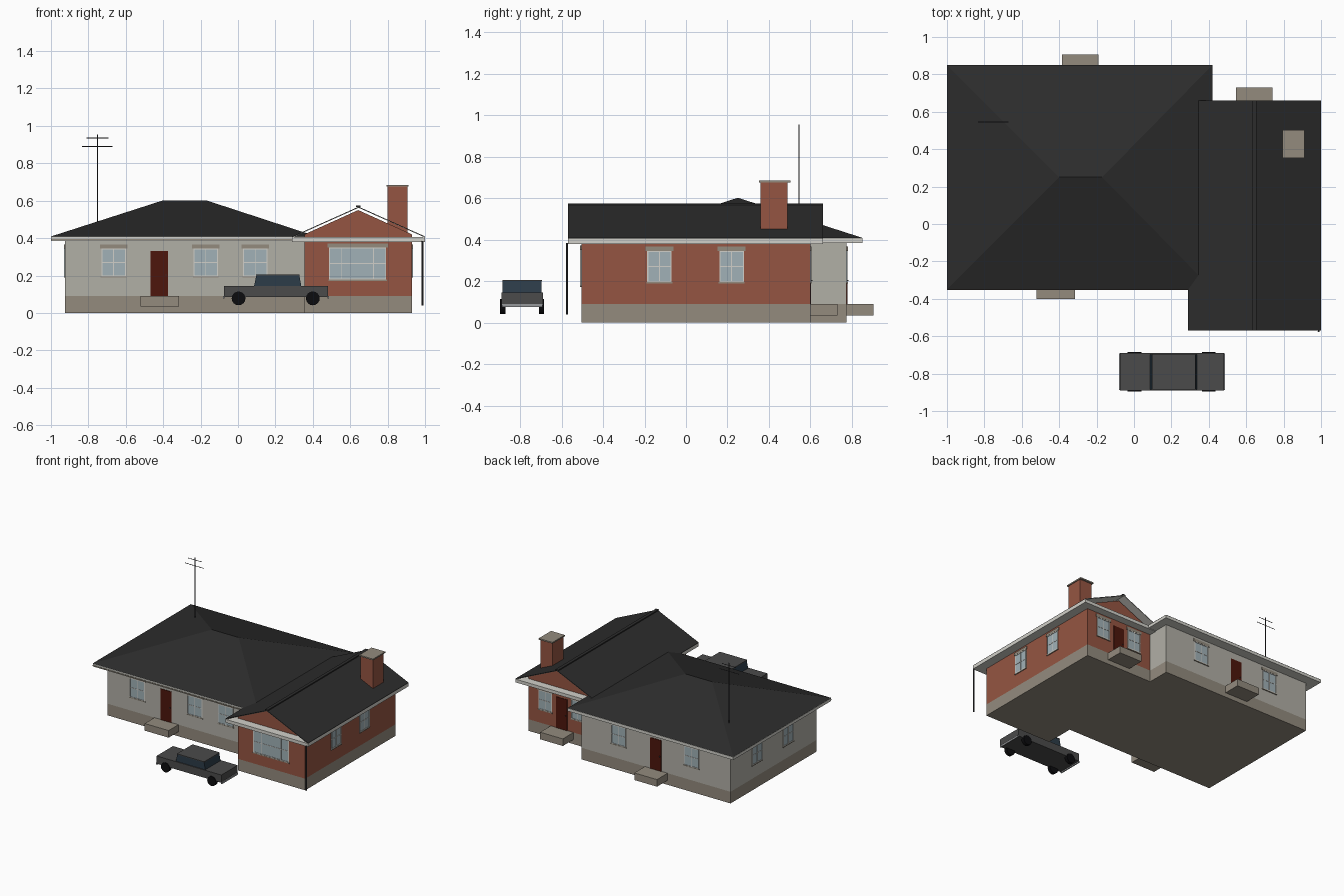
import bpy, bmesh, math
from mathutils import Matrix, Vector

if "Cube" in bpy.data.objects:
    bpy.data.objects.remove(bpy.data.objects["Cube"])


def mat(name, r, g, b):
    m = bpy.data.materials.new(name)
    m.diffuse_color = (*[(c / 255) ** 2.2 for c in (r, g, b)], 1)
    m.use_nodes = True
    m.node_tree.nodes["Principled BSDF"].inputs["Base Color"].default_value = m.diffuse_color
    return m


STUCCO = mat("stucco", 176, 174, 165)
BRICK = mat("brick", 148, 86, 68)
STONE = mat("stone", 146, 138, 125)
SLATE = mat("slate", 48, 48, 48)
TRIM = mat("trim", 208, 207, 200)
GLASS = mat("glass", 160, 176, 182)
DOOR = mat("door_red", 78, 28, 20)
METAL = mat("dark_metal", 55, 55, 58)
BODY = mat("car_paint", 76, 76, 76)
TINT = mat("tinted_glass", 48, 62, 74)
RUBBER = mat("rubber", 20, 20, 22)
CHROME = mat("bumper_metal", 150, 152, 155)


def finish(name, bm, material, matrix=None):
    if matrix:
        bm.transform(matrix)
    bmesh.ops.recalc_face_normals(bm, faces=bm.faces)
    me = bpy.data.meshes.new(name)
    bm.to_mesh(me)
    bm.free()
    me.materials.append(material)
    ob = bpy.data.objects.new(name, me)
    bpy.context.collection.objects.link(ob)
    return ob


def boxes(name, material, *ranges, matrix=None):
    """One object made from boxes given as (x0, x1, y0, y1, z0, z1)."""
    bm = bmesh.new()
    for x0, x1, y0, y1, z0, z1 in ranges:
        m = Matrix.Translation(((x0 + x1) / 2, (y0 + y1) / 2, (z0 + z1) / 2))
        m = m @ Matrix.Diagonal((x1 - x0, y1 - y0, z1 - z0, 1))
        bmesh.ops.create_cube(bm, size=1, matrix=m)
    return finish(name, bm, material, matrix)


def prism(name, material, profile, y0, y1):
    """Extrude an (x, z) profile along y."""
    bm = bmesh.new()
    f = bm.faces.new([bm.verts.new((x, y0, z)) for x, z in profile])
    ext = bmesh.ops.extrude_face_region(bm, geom=[f])["geom"]
    vs = [v for v in ext if isinstance(v, bmesh.types.BMVert)]
    bmesh.ops.translate(bm, verts=vs, vec=(0, y1 - y0, 0))
    return finish(name, bm, material)


def rod(name, material, a, b, r, sides=8):
    a, b = Vector(a), Vector(b)
    bm = bmesh.new()
    rot = Vector((0, 0, 1)).rotation_difference(b - a).to_matrix().to_4x4()
    bmesh.ops.create_cone(bm, cap_ends=True, segments=sides, radius1=r, radius2=r,
                          depth=(b - a).length, matrix=Matrix.Translation((a + b) / 2) @ rot)
    return finish(name, bm, material)


# Frames for each wall direction: local -y points out of the wall
TURN = {"front": 0, "right": 90, "back": 180, "left": -90}


def on_wall(x, y, side):
    return Matrix.Translation((x, y, 0)) @ Matrix.Rotation(math.radians(TURN[side]), 4, "Z")


def window(name, x, y, side, w=0.125, z0=0.195, z1=0.345, bars=(0,), rail=True):
    m, h, t = on_wall(x, y, side), w / 2, 0.005
    boxes(name + "_glass", GLASS, (-h, h, -0.002, 0.002, z0, z1), matrix=m)
    parts = [(-h, -h + t, -0.005, 0, z0, z1), (h - t, h, -0.005, 0, z0, z1),
             (-h + t, h - t, -0.005, 0, z0, z0 + t), (-h + t, h - t, -0.005, 0, z1 - t, z1)]
    parts += [(b - 0.002, b + 0.002, -0.004, 0, z0 + t, z1 - t) for b in bars]
    if rail:
        zm = (z0 + z1) / 2
        parts.append((-h + t, h - t, -0.004, 0, zm - 0.002, zm + 0.002))
    boxes(name + "_frame", TRIM, *parts, matrix=m)
    boxes(name + "_lintel", STONE, (-h - 0.009, h + 0.009, -0.006, 0, z1, z1 + 0.021),
          (-h - 0.004, h + 0.004, -0.006, 0, z0 - 0.006, z0), matrix=m)


def door(name, x, y, side):
    m = on_wall(x, y, side)
    boxes(name, DOOR, (-0.047, 0.047, -0.004, 0, 0.09, 0.33), matrix=m)
    boxes(name + "_knob", METAL, (0.032, 0.038, -0.009, -0.004, 0.2, 0.206), matrix=m)


# Walls on stone plinths
boxes("main_plinth", STONE, (-0.925, 0.355, -0.28, 0.775, 0, 0.09))
boxes("wing_plinth", STONE, (0.355, 0.93, -0.505, 0.6, 0, 0.09))
boxes("main_walls", STUCCO, (-0.925, 0.355, -0.28, 0.775, 0.09, 0.385))
prism("wing_walls", BRICK, [(0.355, 0.09), (0.93, 0.09), (0.93, 0.42), (0.6425, 0.55), (0.355, 0.42)],
      -0.505, 0.6)

# Eaves
boxes("main_eaves", TRIM, (-1, 0.42, -0.35, 0.85, 0.385, 0.408))
boxes("wing_eaves", TRIM, (0.29, 1, -0.57, 0.66, 0.38, 0.405))
boxes("main_gutter_lip", STONE, (-1, 0.29, -0.354, -0.35, 0.39, 0.396))

# Hipped main roof
bm = bmesh.new()
eave = [bm.verts.new((x, y, 0.409)) for x, y in ((-1, -0.35), (0.42, -0.35), (0.42, 0.85), (-1, 0.85))]
ridge = [bm.verts.new((x, 0.25, 0.602)) for x in (-0.4, -0.17)]
a, b, c, d = eave
for f in ((d, c, b, a), (a, b, ridge[1], ridge[0]), (b, c, ridge[1]),
          (c, d, ridge[0], ridge[1]), (d, a, ridge[0])):
    bm.faces.new(f)
finish("main_roof", bm, SLATE)

# Gabled wing roof: thin slate sheets over a pale soffit
for label, material, dz in (("wing_roof", SLATE, 0), ("wing_roof_soffit", TRIM, -0.003)):
    line = [(0.29, 0.409 + dz), (0.645, 0.568 + dz), (1.0, 0.409 + dz)]
    prism(label, material, line + [(x, z - 0.003) for x, z in reversed(line)], -0.57, 0.66)
boxes("wing_ridge_cap", SLATE, (0.632, 0.656, -0.57, 0.66, 0.566, 0.574))

# Chimney
boxes("chimney", BRICK, (0.8, 0.905, 0.36, 0.49, 0.4, 0.675))
boxes("chimney_cap", STONE, (0.793, 0.911, 0.352, 0.503, 0.675, 0.685))

# Front openings
for i, x in enumerate((-0.665, -0.172, 0.092)):
    window(f"front_window_{i}", x, -0.28, "front", w=0.13)
door("front_door", -0.42, -0.28, "front")
window("picture_window", 0.64, -0.505, "front", w=0.305, z0=0.178, z1=0.35,
       bars=(-0.085, 0.085), rail=True)

# Side openings
for i, y in enumerate((-0.128, 0.22)):
    window(f"right_window_{i}", 0.93, y, "right", w=0.118)
for i, y in enumerate((0.07, 0.45)):
    window(f"left_window_{i}", -0.925, y, "left")

# Back openings
for i, x in enumerate((-0.59, 0.035)):
    window(f"back_window_{i}", x, 0.775, "back")
door("back_door", -0.285, 0.775, "back")
for i, x in enumerate((0.785, 0.505)):
    window(f"wing_back_window_{i}", x, 0.6, "back", w=0.115)
door("wing_back_door", 0.645, 0.6, "back")

# Door steps
boxes("front_step", STONE, (-0.52, -0.315, -0.4, -0.28, 0.035, 0.09))
boxes("back_step", STONE, (-0.385, -0.19, 0.775, 0.905, 0.035, 0.09))
boxes("wing_step", STONE, (0.545, 0.74, 0.6, 0.73, 0.035, 0.09))

# Downspout and aerial
rod("downspout", METAL, (0.987, -0.573, 0.04), (0.987, -0.573, 0.385), 0.005)
rod("aerial_mast", METAL, (-0.75, 0.545, 0.48), (-0.75, 0.545, 0.955), 0.003, 6)
rod("aerial_bar_upper", METAL, (-0.81, 0.545, 0.935), (-0.692, 0.545, 0.935), 0.002, 6)
rod("aerial_bar_lower", METAL, (-0.835, 0.545, 0.89), (-0.672, 0.545, 0.89), 0.002, 6)

# Car
boxes("car_body", BODY, (-0.075, 0.48, -0.89, -0.69, 0.085, 0.145))
boxes("car_bumpers", CHROME, (-0.081, -0.073, -0.888, -0.692, 0.076, 0.09),
      (0.478, 0.486, -0.888, -0.692, 0.076, 0.09))
prism("car_cabin", TINT, [(0.086, 0.145), (0.338, 0.145), (0.328, 0.2), (0.098, 0.2)], -0.884, -0.697)
boxes("car_roof", BODY, (0.096, 0.33, -0.886, -0.695, 0.2, 0.206))
for x, end in ((0.003, "rear"), (0.4, "front")):
    for y, side in ((-0.896, "right"), (-0.71, "left")):
        rod(f"{end}_{side}_wheel", RUBBER, (x, y, 0.078), (x, y + 0.026, 0.078), 0.037, 16)
